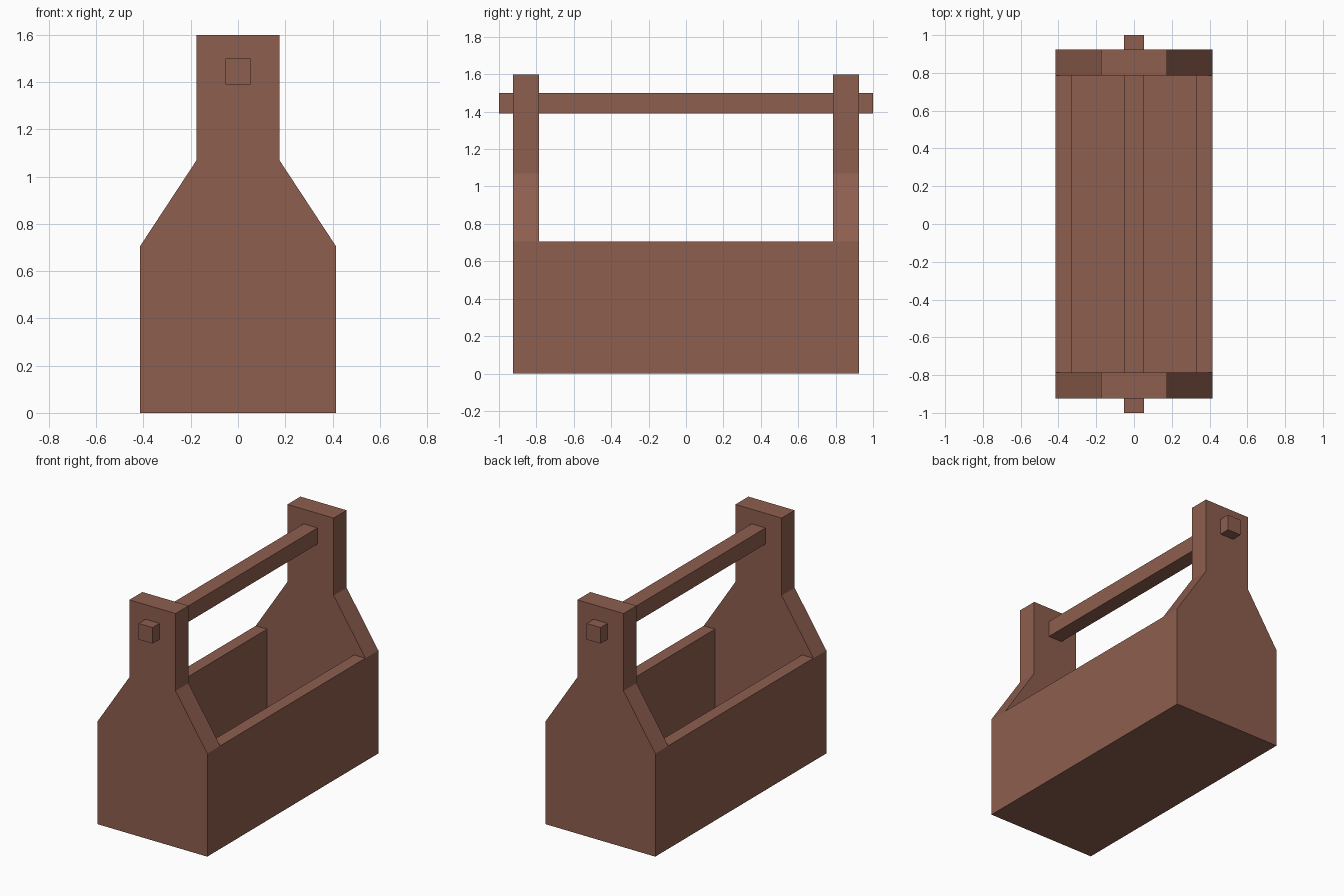
import bpy
import bmesh

if "Cube" in bpy.data.objects:
    bpy.data.objects.remove(bpy.data.objects["Cube"])

wood = bpy.data.materials.new("brown wood")
wood.diffuse_color = (0.27, 0.112, 0.077, 1)
wood.use_nodes = True
wood.node_tree.nodes["Principled BSDF"].inputs["Base Color"].default_value = wood.diffuse_color

HALF_W, WALL = 0.415, 0.085      # half width of the box, board thickness
INNER_Y, OUTER_Y = 0.785, 0.925  # inner and outer faces of the end panels
BOX_H, TOP = 0.705, 1.6


def prism(name, profile, y0, y1):
    """Extrude an (x, z) outline from y0 to y1."""
    bm = bmesh.new()
    face = bm.faces.new([bm.verts.new((x, y0, z)) for x, z in profile])
    ext = bmesh.ops.extrude_face_region(bm, geom=[face])
    verts = [v for v in ext["geom"] if isinstance(v, bmesh.types.BMVert)]
    bmesh.ops.translate(bm, verts=verts, vec=(0, y1 - y0, 0))
    bmesh.ops.recalc_face_normals(bm, faces=bm.faces)
    mesh = bpy.data.meshes.new(name)
    bm.to_mesh(mesh)
    bm.free()
    mesh.materials.append(wood)
    obj = bpy.data.objects.new(name, mesh)
    bpy.context.collection.objects.link(obj)
    return obj


def board(name, x0, x1, z0, z1, half_y):
    return prism(name, [(x0, z0), (x1, z0), (x1, z1), (x0, z1)], -half_y, half_y)


# Shouldered end panels
right = [(HALF_W, 0), (HALF_W, BOX_H), (0.175, 1.07), (0.175, TOP)]
outline = right + [(-x, z) for x, z in reversed(right)]
prism("front_end_panel", outline, -OUTER_Y, -INNER_Y)
prism("back_end_panel", outline, INNER_Y, OUTER_Y)

# Long side boards and the floor between them
inner = HALF_W - WALL
board("right_side_board", inner, HALF_W, 0, BOX_H, INNER_Y)
board("left_side_board", -HALF_W, -inner, 0, BOX_H, INNER_Y)
board("floor_board", -inner, inner, 0, WALL, INNER_Y)

# Square carrying bar through both end panels
board("handle_bar", -0.053, 0.053, 1.39, 1.5, 1.0)
